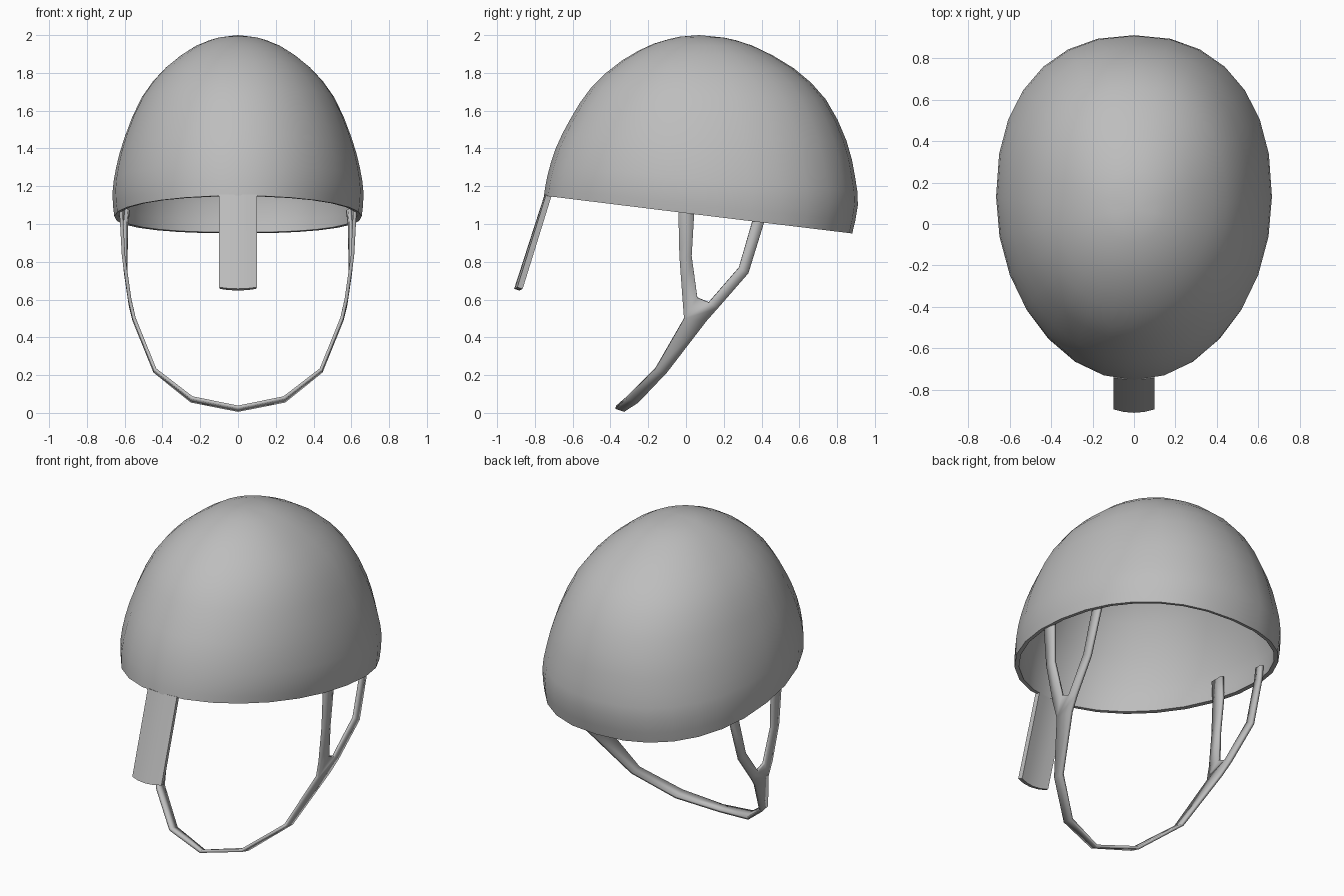
import bpy, math

if "Cube" in bpy.data.objects:
    bpy.data.objects.remove(bpy.data.objects["Cube"])

grey = bpy.data.materials.new("grey")
grey.diffuse_color = (0.51, 0.51, 0.51, 1)
grey.use_nodes = True
grey.node_tree.nodes["Principled BSDF"].inputs["Base Color"].default_value = grey.diffuse_color


def make(name, verts, faces, thickness, offset, mirror=False, angle=40):
    """Thin sheet -> optional mirror -> solid, smooth shaded."""
    mesh = bpy.data.meshes.new(name)
    mesh.from_pydata(verts, [], faces)
    mesh.materials.append(grey)
    ob = bpy.data.objects.new(name, mesh)
    bpy.context.collection.objects.link(ob)
    bpy.ops.object.select_all(action='DESELECT')
    ob.select_set(True)
    bpy.context.view_layer.objects.active = ob
    if mirror:
        ob.modifiers.new("mirror", 'MIRROR').use_clip = True
    solid = ob.modifiers.new("solid", 'SOLIDIFY')
    solid.thickness = thickness
    solid.offset = offset
    for m in [m.name for m in ob.modifiers]:
        bpy.ops.object.modifier_apply(modifier=m)
    bpy.ops.object.shade_smooth_by_angle(angle=math.radians(angle))
    return ob


def refine(pts):
    """Insert a curved midpoint between neighbouring profile points."""
    out = []
    for i in range(len(pts) - 1):
        a, b = pts[i], pts[i + 1]
        p, n = pts[max(i - 1, 0)], pts[min(i + 2, len(pts) - 1)]
        out += [a, tuple((9 * (a[k] + b[k]) - p[k] - n[k]) / 16 for k in (0, 1))]
    return out + [pts[-1]]


# Helmet dome: rings from rim to crown, (distance, height) at front, side, back
front = refine([(-.752, 1.15), (-.735, 1.25), (-.69, 1.40), (-.61, 1.56), (-.50, 1.725),
                (-.34, 1.865), (-.17, 1.955), (-.03, 1.992)])
side = refine([(.655, 1.04), (.665, 1.16), (.645, 1.30), (.60, 1.46), (.51, 1.67),
               (.38, 1.83), (.22, 1.945), (.10, 1.987)])
back = refine([(.88, .95), (.91, 1.10), (.895, 1.25), (.85, 1.44), (.74, 1.66),
               (.57, 1.825), (.35, 1.945), (.20, 1.987)])
N = 28
verts, faces = [], []
for k, ((yf, zf), (xs, zs), (yb, zb)) in enumerate(zip(front, side, back)):
    u = k / (len(front) - 1)
    yc = .14 - .06 * u
    for i in range(N):
        a = 2 * math.pi * i / N
        c, s = math.cos(a), math.sin(a)
        ye, ze = (yb, zb) if s > 0 else (yf, zf)
        p = .87 + .1 * u if s > 0 else 1     # fuller curve at the back
        x = xs * math.copysign(abs(c) ** p, c)
        t = abs(s) ** p
        verts.append((x, yc + (ye - yc) * t, zs + (ze - zs) * t))
for k in range(len(front) - 1):
    for i in range(N):
        j = (i + 1) % N
        faces.append((k * N + i, k * N + j, (k + 1) * N + j, (k + 1) * N + i))
top = len(verts)
verts.append((0, .07, 2.0))
for i in range(N):
    faces.append((top - N + i, top - N + (i + 1) % N, top))
make("helmet_dome", verts, faces, .025, -1)

# Nose guard: slightly curved plate hanging from the front rim
verts, faces = [], []
for y, z, bend, lift in [(-.749, 1.155, .008, 0), (-.91, .657, .017, .008)]:
    for x in (-.1, -.05, 0, .05, .1):
        q = (x / .1) ** 2
        verts.append((x, y + bend * q, z + lift * q))
for i in range(4):
    faces.append((i, i + 5, i + 6, i + 1))
make("nose_guard", verts, faces, .03, -1)

# Chin strap: half outline seen from the side, mirrored; branches into a Y below the rim
verts = [
    (0, -.372, .03), (0, -.325, .014),                # chin
    (.245, -.315, .08), (.245, -.25, .062),
    (.44, -.165, .23), (.44, -.10, .218),
    (.55, -.01, .50), (.55, .11, .49),                # fork start
    (.567, .17, .557), (.572, .12, .585),             # rear fork edge
    (.575, .06, .61), (.573, -.018, .60),             # front fork edge
    (.606, -.035, .83), (.606, .03, .83),             # front branch
    (.618, -.04, 1.05), (.618, .043, 1.05),
    (.612, -.04, 1.18), (.612, .045, 1.18),
    (.598, .28, .77), (.595, .33, .74),               # rear branch
    (.597, .35, 1.01), (.59, .41, 1.0),
    (.59, .37, 1.08), (.58, .43, 1.07),
]
faces = [(0, 1, 3, 2), (2, 3, 5, 4), (4, 5, 7, 6),
         (6, 7, 8, 9), (6, 9, 10, 11),
         (11, 10, 13, 12), (12, 13, 15, 14), (14, 15, 17, 16),
         (9, 8, 19, 18), (18, 19, 21, 20), (20, 21, 23, 22)]
make("chin_strap", verts, faces, .018, 0, mirror=True, angle=120)
